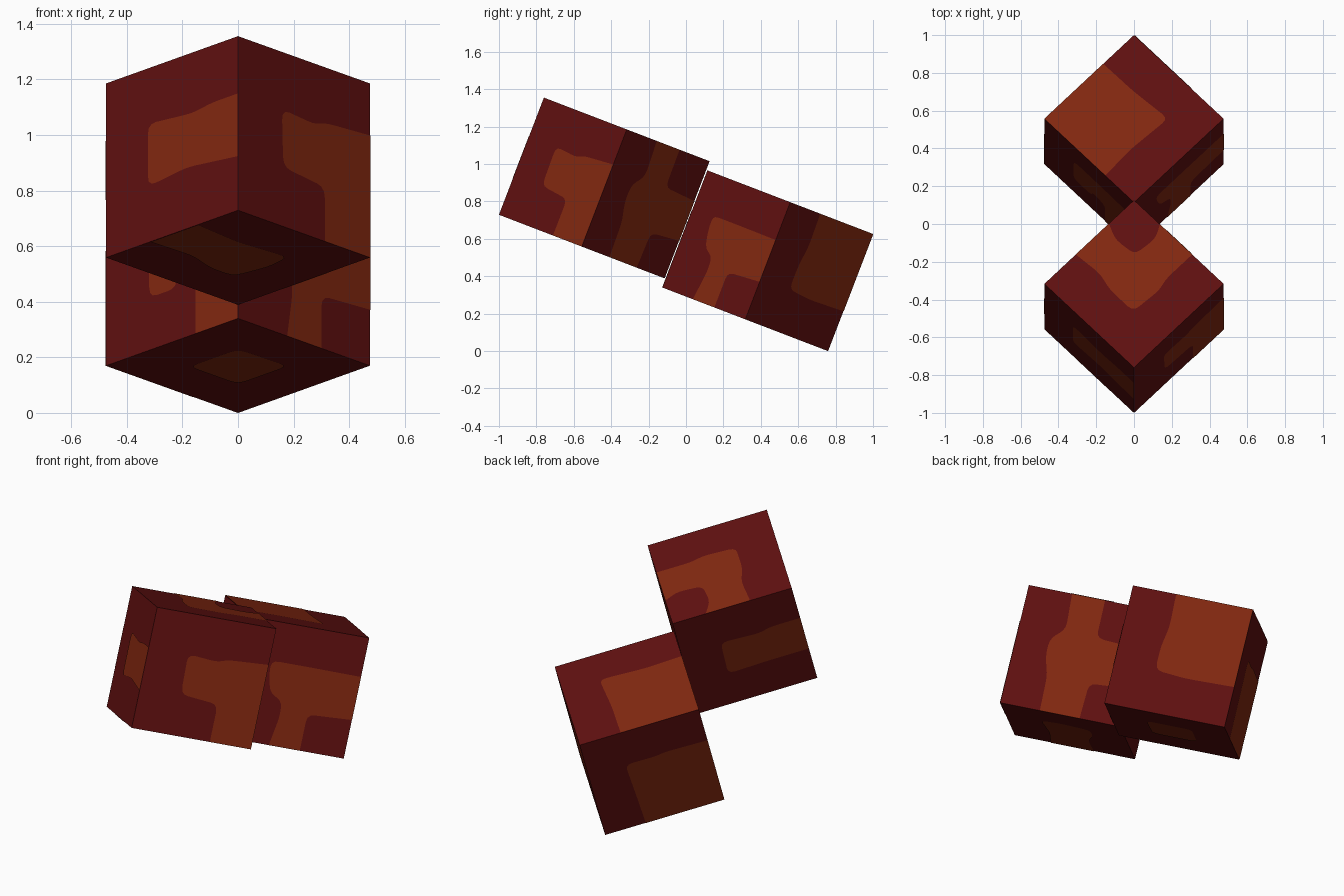
import bpy, bmesh, math
from mathutils import Matrix, Vector

if "Cube" in bpy.data.objects:
    bpy.data.objects.remove(bpy.data.objects["Cube"])

SIDE = 0.671
TILT = math.radians(-21)
LIFT = 0.002  # inlay height above the cube faces


def material(name, rgb):
    m = bpy.data.materials.new(name)
    m.diffuse_color = (*rgb, 1)
    m.use_nodes = True
    m.node_tree.nodes["Principled BSDF"].inputs["Base Color"].default_value = m.diffuse_color
    return m


RED = material("dark_red", (0.115, 0.005, 0.005))
RUST = material("rust_orange", (0.222, 0.021, 0.005))

# Face frames on a unit cube: origin, across, up, outward normal
FRAMES = {
    "front_right": ((0, 0, 0), (1, 0, 0), (0, 0, 1), (0, -1, 0)),
    "front_left": ((0, 1, 0), (0, -1, 0), (0, 0, 1), (-1, 0, 0)),
    "back_right": ((1, 0, 0), (0, 1, 0), (0, 0, 1), (1, 0, 0)),
    "back_left": ((1, 1, 0), (-1, 0, 0), (0, 0, 1), (0, 1, 0)),
    "top": ((0, 0, 1), (1, 0, 0), (0, 1, 0), (0, 0, 1)),
    "bottom": ((0, 0, 0), (1, 0, 0), (0, 1, 0), (0, 0, -1)),
}

# Inlay outlines in face coordinates from 0 to 1
UPPER = {
    "front_right": [(.33, .67), (.58, .65), (.66, .68), (1, .7), (1, 0),
                    (.655, 0), (.655, .31), (.34, .34)],
    "front_left": [(.32, .68), (.66, .65), (.8, .67), (1, .67), (1, .31),
                   (.62, .35), (.32, .32)],
    "back_right": [(.33, 0), (.66, 0), (.67, .3), (1, .32), (1, .66),
                   (.64, .68), (.635, 1), (.36, 1), (.38, .7), (.27, .6),
                   (.27, .45), (.32, .3)],
    "back_left": [(.33, .66), (.65, .64), (.75, .67), (1, .67), (1, .33),
                  (.65, .33), (.32, .32)],
    "top": [(.35, 1), (.72, 1), (.66, .87), (.68, .67), (.89, .65), (1, .71),
            (1, .35), (.71, .35), (.6, .32), (.33, .34), (.33, .6), (.37, .75)],
    "bottom": [(0, .3), (.33, .33), (.68, .3), (.71, .47), (.675, .71),
               (.5, .71), (.31, .65), (0, .66)],
}
LOWER = {
    "front_right": [(.37, 0), (.63, 0), (.63, .3), (1, .32), (1, .677),
                    (.58, .68), (.25, .68), (.25, .58), (.29, .42),
                    (.4, .37), (.41, .25)],
    "front_left": [(.33, .68), (.6, .68), (1, .66), (1, 0), (.68, 0),
                   (.68, .34), (.54, .38), (.53, .3), (.33, .3)],
    "back_right": [(.36, 1), (.37, .72), (.34, .55), (.34, .35), (.6, .33),
                   (1, .34), (1, 1)],
    "back_left": [(.31, .66), (.56, .655), (.64, .67), (1, .66), (1, 0),
                  (.34, 0), (.33, .25)],
    "top": [(0, 1), (.656, 1), (.66, .67), (.69, .31), (.3, .335), (0, .32)],
    "bottom": [(.32, .32), (.69, .31), (.69, .69), (.32, .69)],
}


def rounded(points, radius=0.06):
    """Round the outline corners that do not lie on the face border."""
    out = []
    n = len(points)
    for i in range(n):
        p = Vector(points[i])
        if any(c in (0, 1) for c in points[i]):
            out.append(p)
            continue
        a, b = (Vector(points[j % n]) - p for j in (i - 1, i + 1))
        a = p + a.normalized() * min(radius, a.length * 0.45)
        b = p + b.normalized() * min(radius, b.length * 0.45)
        out += [a * (1 - t) ** 2 + p * 2 * t * (1 - t) + b * t * t
                for t in (0, 0.33, 0.67, 1)]
    return out


def finish(bm, name, mat, matrix):
    mesh = bpy.data.meshes.new(name)
    bm.to_mesh(mesh)
    bm.free()
    mesh.materials.append(mat)
    ob = bpy.data.objects.new(name, mesh)
    ob.matrix_world = matrix
    bpy.context.collection.objects.link(ob)


def patterned_cube(name, centre, outlines):
    # Cube standing on a face, turned by 45 degrees and then tilted
    matrix = (Matrix.Translation(centre) @ Matrix.Rotation(TILT, 4, 'X')
              @ Matrix.Rotation(math.radians(45), 4, 'Z'))
    bm = bmesh.new()
    bmesh.ops.create_cube(bm, size=SIDE)
    finish(bm, name, RED, matrix)

    # Thin inlays on all six faces
    bm = bmesh.new()
    half = Vector((0.5, 0.5, 0.5))
    for key, points in outlines.items():
        origin, across, up, normal = map(Vector, FRAMES[key])
        face = bm.faces.new([
            bm.verts.new((origin + across * p.x + up * p.y - half) * SIDE
                         + normal * LIFT) for p in rounded(points)])
        face.normal_update()
        if face.normal.dot(normal) < 0:
            face.normal_flip()
    bmesh.ops.triangulate(bm, faces=bm.faces[:])
    finish(bm, name + "_inlays", RUST, matrix)


patterned_cube("upper_cube", (0, -0.437, 0.872), UPPER)
patterned_cube("lower_cube", (0, 0.437, 0.483), LOWER)
